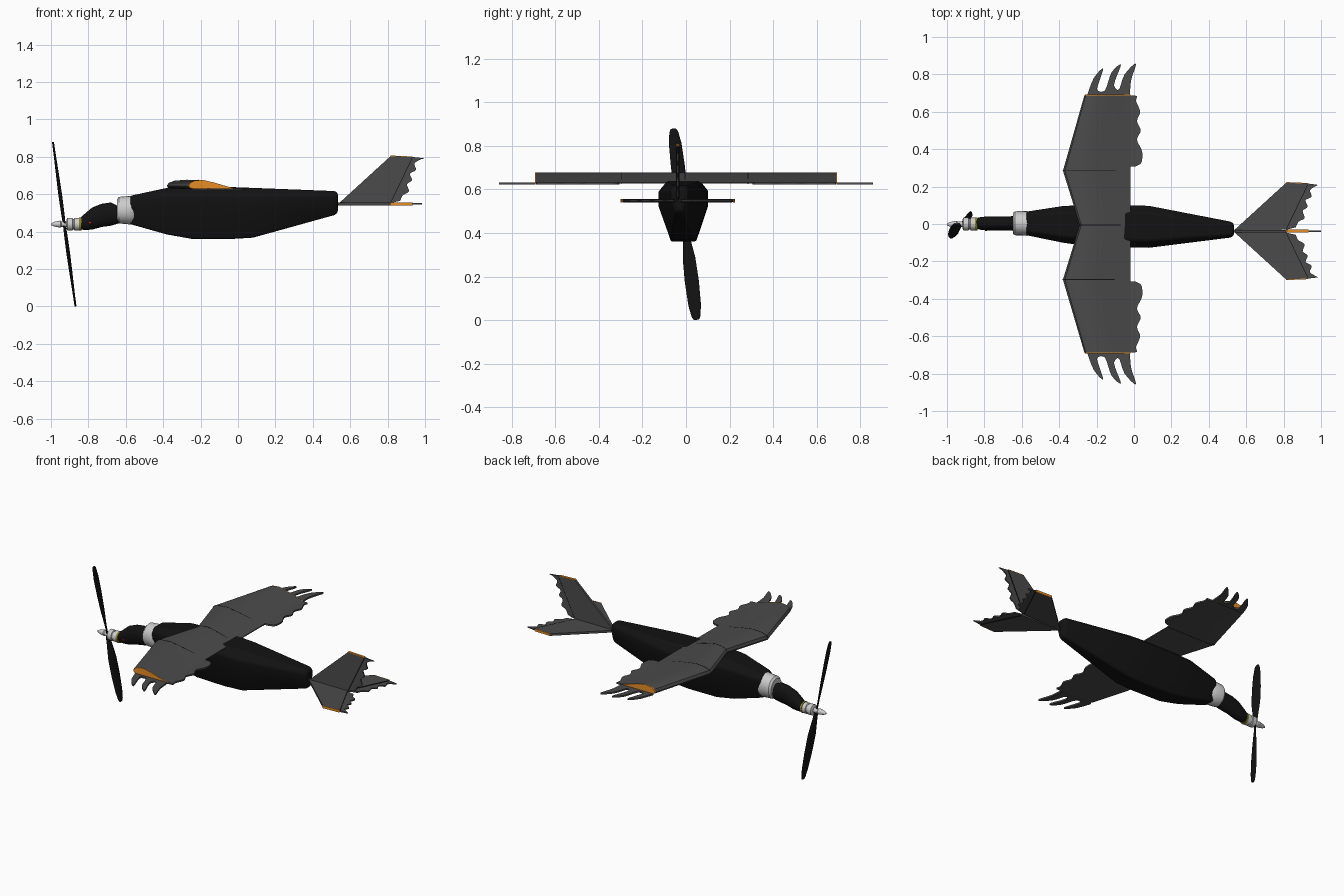
import bpy, bmesh, math
from mathutils import Vector


def material(name, col):
    m = bpy.data.materials.new(name)
    m.diffuse_color = (*col, 1)
    return m


BLACK = material("black", (0.006, 0.006, 0.006))
DARK = material("dark_grey", (0.07, 0.07, 0.07))
ORANGE = material("orange", (0.8, 0.27, 0.02))
RED = material("red", (0.6, 0.01, 0.02))
OLIVE = material("olive", (0.25, 0.22, 0.03))


def finish(name, bm, mat, angle):
    bmesh.ops.recalc_face_normals(bm, faces=bm.faces)
    me = bpy.data.meshes.new(name)
    bm.to_mesh(me)
    bm.free()
    me.shade_smooth()
    me.set_sharp_from_angle(angle=math.radians(angle))
    ob = bpy.data.objects.new(name, me)
    bpy.context.collection.objects.link(ob)
    if mat:
        me.materials.append(mat)
    return ob


def loft(name, rings, mat=None, angle=30):
    """Skin a list of equal point rings and cap both ends."""
    bm = bmesh.new()
    vs = [[bm.verts.new(p) for p in r] for r in rings]
    n = len(vs[0])
    for a, b in zip(vs, vs[1:]):
        for i in range(n):
            bm.faces.new((a[i], a[(i + 1) % n], b[(i + 1) % n], b[i]))
    bm.faces.new(vs[0])
    bm.faces.new(vs[-1])
    return finish(name, bm, mat, angle)


def tube(name, secs, mat=None, n=20, angle=35):
    """Sections are (x, y, z, half width, half height)."""
    ts = [2 * math.pi * i / n for i in range(n)]
    return loft(name, [[(x, y + a * math.cos(t), z + b * math.sin(t)) for t in ts]
                       for x, y, z, a, b in secs], mat, angle)


def rounded(pts, steps=4):
    """Catmull-Rom smoothing of an open run of 2D points."""
    p = [Vector(q) for q in [pts[0], *pts, pts[-1]]]
    out = []
    for a, b, c, d in zip(p, p[1:], p[2:], p[3:]):
        for k in range(steps):
            t = k / steps
            out.append(0.5 * (2 * b + (c - a) * t + (2 * a - 5 * b + 4 * c - d) * t * t
                              + (3 * b - a - 3 * c + d) * t ** 3))
    return out + [p[-1]]


def plate(name, outline, place, half, mat):
    """Thin sheet: place maps (u, v, w) into space."""
    return loft(name, [[place(u, v, w) for u, v in outline] for w in (-half, half)], mat)


# fuselage: eight-sided sections (x, y, half width, bottom, top)
SHAPE = [(-0.5, 0), (0.5, 0), (1, 0.59), (1, 0.83), (0.65, 1), (-0.65, 1), (-1, 0.83), (-1, 0.59)]
BODY = [(-0.575, 0.003, 0.063, 0.44, 0.592), (-0.38, -0.002, 0.098, 0.385, 0.634),
        (-0.25, -0.008, 0.11, 0.362, 0.64), (-0.05, -0.012, 0.113, 0.36, 0.639),
        (0.08, -0.015, 0.112, 0.368, 0.634), (0.52, -0.03, 0.042, 0.49, 0.617),
        (0.534, -0.03, 0.03, 0.505, 0.605)]
body = loft("fuselage", [[(x, y + u * w, a + v * (b - a)) for u, v in SHAPE]
                         for x, y, w, a, b in BODY], BLACK)
bev = body.modifiers.new("bevel", "BEVEL")
bev.width, bev.segments, bev.angle_limit = 0.008, 2, math.radians(25)

# collar, neck, motor and spinner
tube("nose_collar", [(-0.648, 0.004, 0.515, 0.055, 0.058), (-0.636, 0.004, 0.515, 0.064, 0.071),
                     (-0.57, 0.003, 0.515, 0.066, 0.077), (-0.545, 0.003, 0.51, 0.05, 0.06)])
tube("neck", [(-0.845, 0.003, 0.443, 0.028, 0.03), (-0.82, 0.003, 0.452, 0.034, 0.043),
              (-0.78, 0.003, 0.47, 0.038, 0.059), (-0.73, 0.003, 0.487, 0.037, 0.062),
              (-0.68, 0.003, 0.494, 0.037, 0.062), (-0.635, 0.003, 0.49, 0.04, 0.045)], BLACK)
tube("motor_mount_ring", [(-0.85, 0, 0.441, 0.036, 0.036), (-0.838, 0, 0.441, 0.036, 0.036)], OLIVE)
tube("motor", [(x, 0, 0.44, r, r) for x, r in
               [(-0.917, 0.024), (-0.912, 0.034), (-0.885, 0.034), (-0.882, 0.029),
                (-0.876, 0.029), (-0.873, 0.034), (-0.85, 0.034)]])
tube("spinner", [(x, -0.002, 0.44, r, r) for x, r in
                 [(-1, 0.004), (-0.985, 0.012), (-0.95, 0.019), (-0.945, 0.015), (-0.915, 0.015)]])
tube("indicator_light", [(-0.797, -0.034, 0.447, 0.004, 0.006), (-0.787, -0.034, 0.447, 0.004, 0.006)], RED, 8)

# two-blade propeller
hub = Vector((-0.929, -0.005, 0.44))
span = Vector((-0.06, -0.053, 0.438))
axis = Vector((-0.99, 0, -0.136)).normalized()
chord = axis.cross(span).normalized()
for side, tag in ((1, "upper"), (-1, "lower")):
    rings = []
    for t, w, tw in [(0, 0.012, 0.5), (0.12, 0.016, 0.5), (0.35, 0.03, 0.3),
                     (0.6, 0.033, 0.2), (0.85, 0.029, 0.12), (0.97, 0.02, 0.1), (1, 0.012, 0.1)]:
        c = side * chord * math.cos(tw) + axis * math.sin(tw)
        m = axis * math.cos(tw) - side * chord * math.sin(tw)
        rings.append([hub + side * span * t + c * w * math.cos(a) + m * 0.005 * math.sin(a)
                      for a in [k * math.pi / 5 for k in range(10)]])
    loft("propeller_blade_" + tag, rings, BLACK, 50)

# wing from one airfoil section (chord fraction, z)
FOIL = [(0, 0.645), (0.03, 0.661), (0.12, 0.672), (0.3, 0.677), (0.55, 0.663), (0.8, 0.645),
        (1, 0.632), (1, 0.626), (0.5, 0.627), (0.1, 0.629), (0.02, 0.635)]


def foil(y, lead, grow=0.0):
    return [(lead - grow + t * (-0.02 + 2 * grow - lead), y, 0.65 + (z - 0.65) * (1 + grow * 30))
            for t, z in FOIL]


STATIONS = [(-0.688, -0.265), (-0.297, -0.38), (-0.005, -0.29), (0.285, -0.38), (0.688, -0.265)]
loft("wing", [foil(*s) for s in STATIONS], DARK)
for i, (y, lead) in enumerate(STATIONS[1:4]):
    loft(f"wing_seam_{i}", [foil(y - 0.002, lead, 0.001), foil(y + 0.002, lead, 0.001)], BLACK)

# wing tip caps, finger feathers and scalloped trailing feathers
FINGERS = [(-0.25, 0.69), (-0.215, 0.78), (-0.165, 0.832), (-0.19, 0.75), (-0.195, 0.715),
           (-0.155, 0.715), (-0.12, 0.81), (-0.07, 0.853), (-0.10, 0.77), (-0.105, 0.735),
           (-0.08, 0.72), (-0.05, 0.80), (0.01, 0.858), (-0.015, 0.77), (-0.022, 0.69)]
SCALLOPS = [(0.018, 0.685), (0.012, 0.655), (0.033, 0.6), (0.016, 0.55), (0.036, 0.5),
            (0.016, 0.45), (0.043, 0.39), (0.04, 0.33), (0.01, 0.308)]
for s, tag in ((-1, "front"), (1, "back")):
    def flat(u, v, w):
        return (u, s * v, 0.627 + w)
    loft("wing_tip_cap_" + tag, [foil(s * 0.688, -0.266), foil(s * 0.692, -0.262)], ORANGE)
    plate("finger_feathers_" + tag, rounded(FINGERS), flat, 0.005, DARK)
    plate("trailing_feathers_" + tag,
          [(-0.03, 0.688), *rounded(SCALLOPS), (-0.03, 0.305)], flat, 0.005, DARK)

# tail: one shape (x, distance from tail axis) placed three times
PANEL = [(0.53, 0.0), (0.815, 0.26), (0.93, 0.255), (0.815, 0.008)]
FRINGE = [(0.985, 0.247), (0.942, 0.22), (0.95, 0.185), (0.918, 0.165), (0.928, 0.13),
          (0.902, 0.108), (0.912, 0.07), (0.88, 0.05), (0.865, 0.02)]
PLACES = {
    "tail_fin": lambda u, v, w: (u + (0.015 if u > 0.98 else 0.002), -0.038 + w, 0.545 + v),
    "tailplane_back": lambda u, v, w: (u, -0.038 + v, 0.548 + w),
    "tailplane_front": lambda u, v, w: (u, -0.038 - v, 0.548 + w),
}
for name, place in PLACES.items():
    plate(name, PANEL, place, 0.007, DARK)
    plate(name + "_feathers", [(0.815, 0.008), (0.925, 0.255), *rounded(FRINGE)], place, 0.004, DARK)
    plate(name + "_hinge", [(0.813, 0.012), (0.928, 0.25), (0.932, 0.25), (0.817, 0.012)],
          place, 0.0075, BLACK)
    plate(name + "_tip_cap", [(0.812, 0.258), (0.815, 0.262), (0.93, 0.257), (0.93, 0.253)],
          place, 0.0075, ORANGE)
